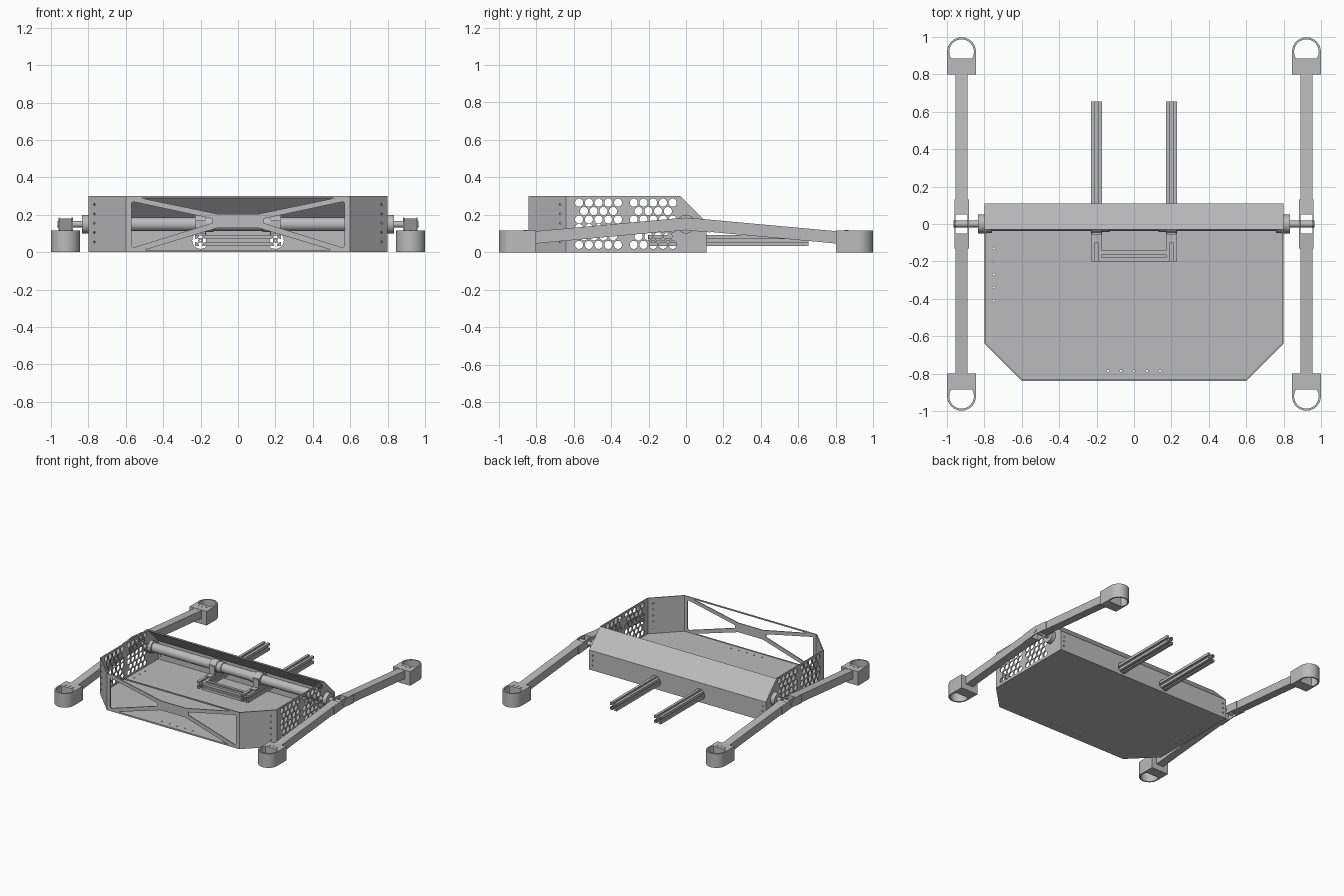
import bpy, bmesh, math
from mathutils import Matrix, Vector

cube = bpy.data.objects.get("Cube")
if cube:
    bpy.data.objects.remove(cube, do_unlink=True)

grey = bpy.data.materials.new("plain grey")
grey.use_nodes = True
grey.diffuse_color = (0.5, 0.5, 0.5, 1)
grey.node_tree.nodes["Principled BSDF"].inputs["Base Color"].default_value = (0.5, 0.5, 0.5, 1)

X, Y, Z = Vector((1, 0, 0)), Vector((0, 1, 0)), Vector((0, 0, 1))


def add(name, mesh, smooth=False):
    obj = bpy.data.objects.new(name, mesh)
    bpy.context.collection.objects.link(obj)
    mesh.materials.clear()
    mesh.materials.append(grey)
    for p in mesh.polygons:
        p.use_smooth = smooth
    if smooth:
        mesh.set_sharp_from_angle(angle=math.radians(35))
    return obj


def circle(u, v, r, n=10, start=0.0, sweep=360.0):
    steps = n if sweep == 360 else n + 1
    return [(u + r * math.cos(math.radians(start + sweep * i / n)),
             v + r * math.sin(math.radians(start + sweep * i / n))) for i in range(steps)]


def plate(name, outline, holes, depth, origin, u, v, smooth=False):
    """Fill an outline with holes and thicken it, centred on the plane of u and v."""
    curve = bpy.data.curves.new(name, 'CURVE')
    curve.dimensions = '2D'
    curve.fill_mode = 'BOTH'
    curve.extrude = depth / 2
    for loop in [outline] + holes:
        s = curve.splines.new('POLY')
        s.points.add(len(loop) - 1)
        for p, (a, b) in zip(s.points, loop):
            p.co = (a, b, 0, 1)
        s.use_cyclic_u = True
    tmp = bpy.data.objects.new("temporary", curve)
    bpy.context.collection.objects.link(tmp)
    dg = bpy.context.evaluated_depsgraph_get()
    mesh = bpy.data.meshes.new_from_object(tmp.evaluated_get(dg))
    bpy.data.objects.remove(tmp, do_unlink=True)
    n = u.cross(v)
    m = Matrix((u, v, n)).transposed().to_4x4()
    m.translation = Vector(origin)
    bm = bmesh.new()
    bm.from_mesh(mesh)
    bmesh.ops.remove_doubles(bm, verts=bm.verts, dist=1e-5)
    bm.transform(m)
    bmesh.ops.recalc_face_normals(bm, faces=bm.faces)
    bm.to_mesh(mesh)
    bm.free()
    mesh.name = name
    return add(name, mesh, smooth)


def box(name, x, y, z):
    rect = [(x[0], y[0]), (x[1], y[0]), (x[1], y[1]), (x[0], y[1])]
    return plate(name, rect, [], z[1] - z[0], (0, 0, (z[0] + z[1]) / 2), X, Y)


def rod(name, x0, x1, r, y=0.0, z=0.15, bore=0):
    holes = [circle(0, 0, bore, 32)] if bore else []
    return plate(name, circle(0, 0, r, 32), holes, abs(x1 - x0),
                 ((x0 + x1) / 2, y, z), Y, Z, True)


T = 0.008   # sheet thickness
H = 0.30    # wall height

# Floor with chamfered front corners and bolt holes
floor = [(-.8, .11), (-.8, -.64), (-.6, -.84), (.6, -.84), (.8, -.64), (.8, .11)]
bolts = [circle(-.75, -.13 - .07 * i, .006) for i in range(5)]
bolts += [circle(-.14 + .07 * i, -.785, .006) for i in range(5)]
plate("floor", floor, bolts, T, (0, 0, T / 2), X, Y)

# Front wall: sheet opened up into a cross brace
side_gap = [(-.57, .262), (-.56, .27), (-.14, .18), (-.14, .155), (-.56, .025), (-.57, .035)]
top_gap = [(-.52, .29), (.52, .29), (.11, .205), (-.11, .205)]
low_gap = [(-.5, .012), (.5, .012), (.11, .13), (-.11, .13)]
other_gap = [(-a, b) for a, b in side_gap]
plate("front_wall", [(-.6, 0), (.6, 0), (.6, H), (-.6, H)],
      [side_gap, other_gap, top_gap, low_gap], T, (0, -.84 + T / 2, 0), X, Z)

# Side wall perforations: four groups of three staggered rows
perforations = []
for gy in (-.467, -.175):
    for gz in (.22, .085):
        for row, count in ((-1, 5), (0, 4), (1, 5)):
            for i in range(count):
                perforations.append(circle(gy + (i - (count - 1) / 2) * .052,
                                           gz + row * .045, .022, 12, 15))
side = [(-.64, 0), (.11, 0), (.11, .16), (-.03, H), (-.64, H)]

for s, label in ((1, "left"), (-1, "right")):
    plate(label + "_side_wall", side, perforations, T, (s * (.8 - T / 2), 0, 0), Y, Z)
    # Diagonal corner panel with a row of bolt holes
    diag = Vector((s * .2, .2, 0)).normalized()
    inward = Vector((-s, 1, 0)).normalized() * T / 2
    width = .2 * math.sqrt(2)
    dots = [circle(width - .045, .055 + .05 * i, .006) for i in range(5)]
    plate(label + "_corner_panel", [(0, 0), (width, 0), (width, H), (0, H)], dots, T,
          Vector((s * .6, -.84, 0)) + inward, diag, Z)

# Back wall with round rail openings, and sloped hood above it
rail_z = .063
openings = [circle(s * .2, rail_z, .045, 24) for s in (-1, 1)]
openings += [circle(s * .77, z, .006) for s in (-1, 1) for z in (.04, .08, .12)]
plate("back_wall", [(-.8, 0), (.8, 0), (.8, .16), (-.8, .16)], openings, T,
      (0, .11 - T / 2, 0), X, Z)
hood = [(.11, .16), (-.03, H), (-.03, H - .012), (.102, .156)]
plate("sloped_hood", hood, [], 1.6, (0, 0, 0), Y, Z)

# Cross shaft with end bearings and stub axles
rod("cross_shaft", -.79, .79, .037)
for s, label in ((1, "left"), (-1, "right")):
    rod(label + "_bearing", s * .785, s * .835, .05)
    rod(label + "_stub_axle", s * .83, s * .965, .018)
    rod(label + "_axle_collar", s * .76, s * .785, .048)


# Slotted rail profile, one quarter turned four times
def slotted_profile(h):
    quarter = [(.28 * h, .4 * h), (.62 * h, .74 * h), (.28 * h, .74 * h), (.28 * h, h), (h, h),
               (h, .28 * h), (.74 * h, .28 * h), (.74 * h, .62 * h), (.4 * h, .28 * h)]
    out = []
    for k in range(4):
        c, sn = round(math.cos(-k * math.pi / 2)), round(math.sin(-k * math.pi / 2))
        out += [(c * a - sn * b, sn * a + c * b) for a, b in quarter]
    return out


profile = slotted_profile(.03)
bore = [circle(0, 0, .006)]

# Two rails, their cross rail, and clamps hanging them from the shaft
for s, label in ((1, "left"), (-1, "right")):
    plate(label + "_rail", profile, bore, .855, (s * .2, .2275, rail_z), X, Z)
    rod(label + "_shaft_clamp", s * .17, s * .23, .05, bore=.036)
    rod(label + "_clamp_sleeve", s * .13, s * .17, .043)
    box(label + "_clamp_foot", (s * .2 - .028, s * .2 + .028), (-.045, .045), (.09, .115))
    box(label + "_rail_bracket", (s * .2 - .025, s * .2 + .025), (-.1, -.045), (.09, .1))
    box(label + "_bracket_web", (s * .2 - .025, s * .2 + .025), (-.055, -.045), (.09, .17))
plate("cross_rail", profile, bore, .34, (0, -.172, rail_z), Y, Z)

# Rocker arms: bent beams, open at the pivot between two cheek plates
for s, label in ((1, "left"), (-1, "right")):
    xc = s * .922
    for d, end in ((1, "back"), (-1, "front")):
        beam = [(d * .05, .116), (d * .05, .181), (d * .81, .112), (d * .81, .046)]
        plate(f"{label}_{end}_arm", beam, [], .066, (xc, 0, 0), Y, Z)
        # Foot pod: rounded block with a flat-sided hole through it
        outer = [(-.077, d * .8), (.077, d * .8)]
        outer += [(a, d * b) for a, b in circle(0, .921, .077, 24, 0, 180)]
        hole = [(a, d * b) for a, b in circle(0, .921, .066, 28, -33, 246)]
        plate(f"{label}_{end}_foot", outer, [hole], .115, (xc, 0, .0575), X, Y, True)
        # Bolt heads on the foot
        for i in (-1, 0, 1):
            plate(f"{label}_{end}_foot_bolt", circle(i * .033, d * (.853 + .008 * abs(i)), .006),
                  [], .004, (xc, 0, .116), X, Y)
    cheek = [(-.13, .106), (0, .118), (.13, .106), (.13, .172), (0, .185), (-.13, .172)]
    for off in (-.036, .036):
        plate(label + "_arm_cheek", cheek, [], .006, (xc + off, 0, 0), Y, Z)
